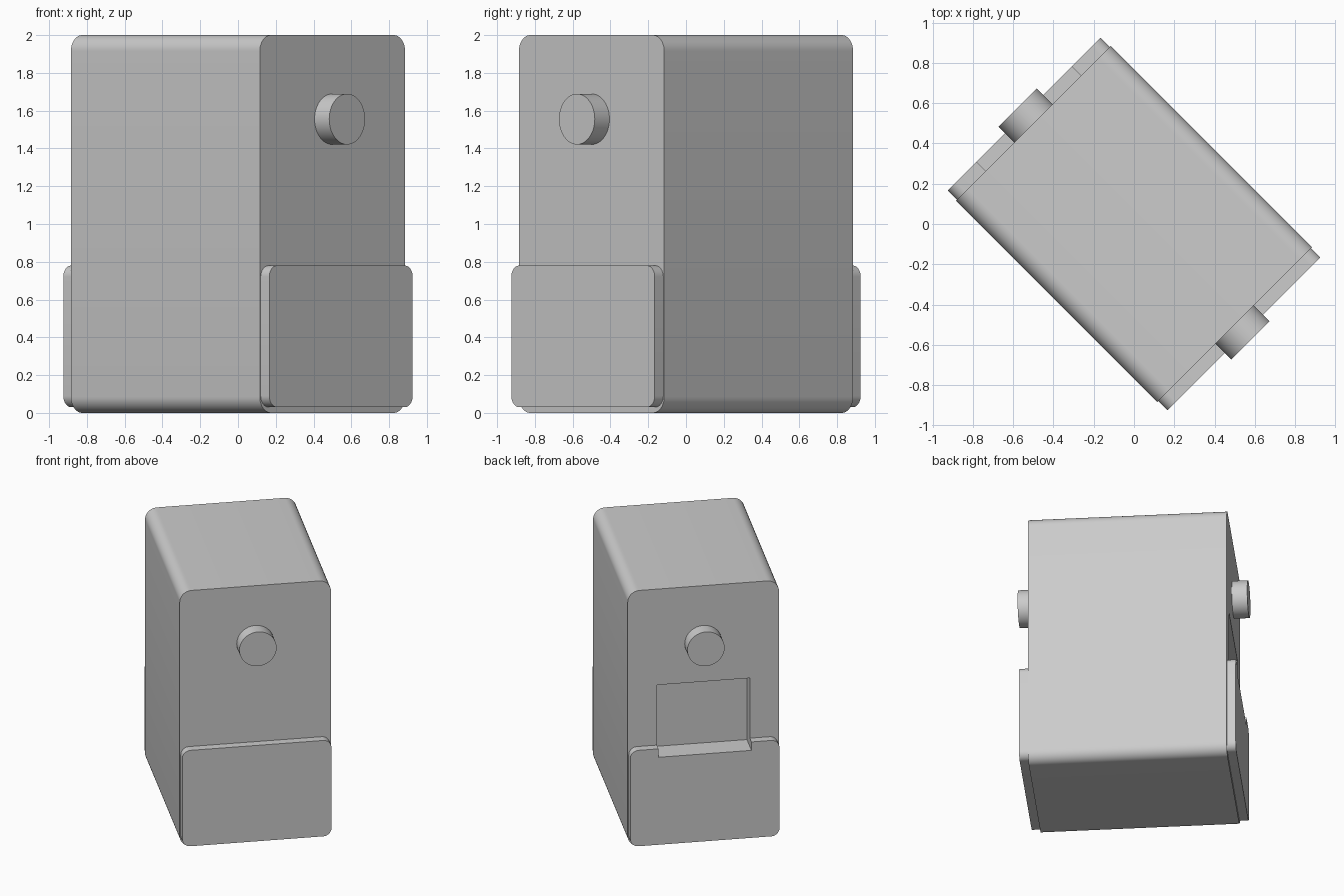
import bpy
import bmesh
import math
from mathutils import Matrix

default = bpy.data.objects.get("Cube")
if default:
    bpy.data.objects.remove(default, do_unlink=True)

grey = bpy.data.materials.new("light grey")
grey.use_nodes = True
grey.diffuse_color = (0.6, 0.6, 0.6, 1)
grey.node_tree.nodes["Principled BSDF"].inputs["Base Color"].default_value = grey.diffuse_color

# The whole model stands diagonally; its long axis is built along x
TURN = Matrix.Rotation(math.radians(-45), 4, 'Z')
HALF = 0.707      # half length of the body
PLATE = 0.064     # plate thickness


def rounded_outline(half_width, low, high, radius, steps=10):
    """Outline across the long axis, as (y, z) points."""
    points = []
    corners = [(half_width - radius, high - radius), (radius - half_width, high - radius),
               (radius - half_width, low + radius), (half_width - radius, low + radius)]
    for quarter, (y, z) in enumerate(corners):
        for i in range(steps + 1):
            a = math.pi / 2 * (quarter + i / steps)
            points.append((y + radius * math.cos(a), z + radius * math.sin(a)))
    return points


def circle(radius, height, count=48):
    angles = [2 * math.pi * i / count for i in range(count)]
    return [(radius * math.cos(a), height + radius * math.sin(a)) for a in angles]


def extrude(name, outline, x0, x1):
    """Extrude a (y, z) outline from x0 to x1."""
    bm = bmesh.new()
    face = bm.faces.new([bm.verts.new((x0, y, z)) for y, z in outline])
    result = bmesh.ops.extrude_face_region(bm, geom=[face])
    moved = [v for v in result["geom"] if isinstance(v, bmesh.types.BMVert)]
    bmesh.ops.translate(bm, verts=moved, vec=(x1 - x0, 0, 0))
    bmesh.ops.recalc_face_normals(bm, faces=bm.faces)
    bm.transform(TURN)
    mesh = bpy.data.meshes.new(name)
    bm.to_mesh(mesh)
    bm.free()
    mesh.materials.append(grey)
    obj = bpy.data.objects.new(name, mesh)
    bpy.context.collection.objects.link(obj)
    return obj


def activate(obj):
    bpy.ops.object.select_all(action='DESELECT')
    obj.select_set(True)
    bpy.context.view_layer.objects.active = obj


# Body with rounded long edges
body = extrude("body", rounded_outline(0.544, 0, 2, 0.085), -HALF, HALF)
parts = [body]

# A lower plate and a round knob on each end
plates = {}
for side, sign in (("front", 1), ("back", -1)):
    plates[side] = extrude(side + "_plate", rounded_outline(0.537, 0.03, 0.78, 0.06),
                           sign * HALF, sign * (HALF + PLATE))
    knob = extrude(side + "_knob", circle(0.134, 1.555), sign * HALF, sign * 0.817)
    parts += [plates[side], knob]

# Tray pocket cut into the back end, through the top of its plate
w, low, high = 0.335, 0.714, 1.25
cutter = extrude("pocket_cutter", [(-w, low), (w, low), (w, high), (-w, high)], -0.9, -0.587)
cutter.hide_render = True
for obj in (body, plates["back"]):
    cut = obj.modifiers.new("pocket", 'BOOLEAN')
    cut.operation = 'DIFFERENCE'
    cut.solver = 'EXACT'
    cut.object = cutter
    activate(obj)
    bpy.ops.object.modifier_apply(modifier=cut.name)
bpy.data.objects.remove(cutter, do_unlink=True)

for obj in parts:
    activate(obj)
    bpy.ops.object.shade_smooth_by_angle(angle=math.radians(30))
